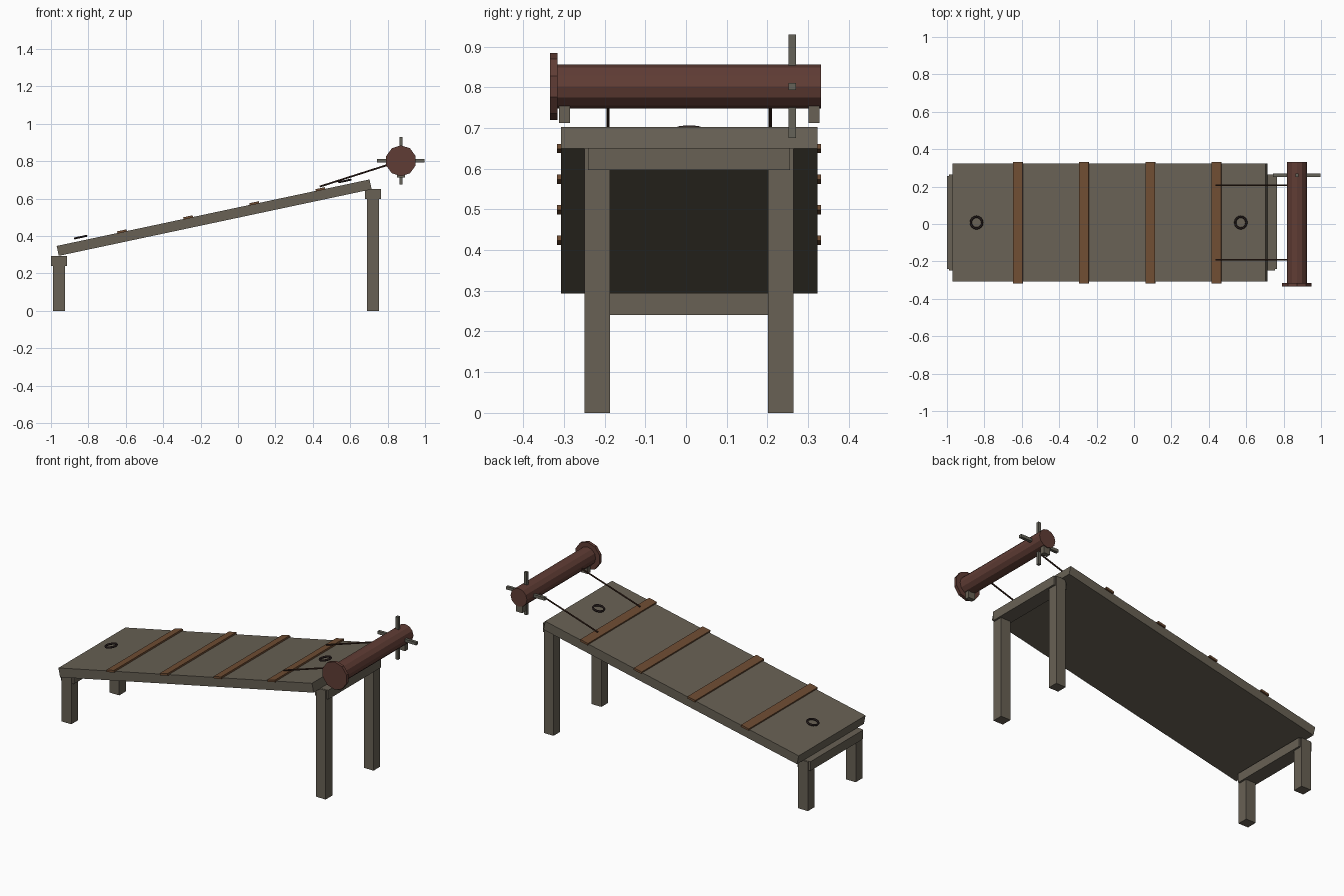
import bpy, math
from mathutils import Vector, Matrix

if "Cube" in bpy.data.objects:
    bpy.data.objects.remove(bpy.data.objects["Cube"])

CY = 0.0075                      # centre line of the bench
TILT = math.radians(-12)         # slope of the board
BOARD = Vector((-0.1275, CY, 0.498))
THICK = 0.054


def material(name, rgb):
    m = bpy.data.materials.new(name)
    m.diffuse_color = (*rgb, 1)
    m.use_nodes = True
    m.node_tree.nodes["Principled BSDF"].inputs["Base Color"].default_value = m.diffuse_color
    return m


WOOD = material("weathered_wood", (0.138, 0.119, 0.089))
STRAP = material("tan_leather", (0.160, 0.074, 0.033))
ROLLER = material("red_brown_wood", (0.117, 0.046, 0.035))
ROPE = material("dark_rope", (0.045, 0.020, 0.013))
IRON = material("dark_iron", (0.032, 0.020, 0.019))
BAR = material("grey_wood", (0.130, 0.122, 0.098))


def finish(name, mat):
    ob = bpy.context.object
    ob.name = name
    ob.data.materials.append(mat)
    return ob


def box(name, loc, size, mat, tilt=0):
    bpy.ops.mesh.primitive_cube_add(size=1, location=loc, rotation=(0, tilt, 0))
    ob = finish(name, mat)
    ob.scale = size
    return ob


def rod(name, a, b, r, sides, mat, spin=0):
    a, b = Vector(a), Vector(b)
    d = b - a
    bpy.ops.mesh.primitive_cylinder_add(vertices=sides, radius=r, depth=d.length)
    ob = finish(name, mat)
    ob.matrix_world = (Matrix.Translation((a + b) / 2)
                       @ d.to_track_quat('Z', 'Y').to_matrix().to_4x4()
                       @ Matrix.Rotation(spin, 4, 'Z'))
    return ob


def on_board(x, lift):
    """Point on the centre line, lifted off the sloping top."""
    z = BOARD.z - (x - BOARD.x) * math.tan(TILT) + THICK / 2 / math.cos(TILT)
    return (x, CY, z + lift)


# Sloping board
box("board", BOARD, (1.71, 0.63, THICK), WOOD, TILT)

# Leg pairs, each with a cross rail
for end, x, top in (("low", -0.957, 0.293), ("high", 0.721, 0.65)):
    for side, s in (("front", -1), ("back", 1)):
        box(f"{end}_{side}_leg", (x, CY + s * 0.2255, top / 2),
            (0.064, 0.062, top), WOOD)
    box(f"{end}_rail", (x, CY, top - 0.026), (0.086, 0.497, 0.054), WOOD)

# Straps across the board
for i, x in enumerate((-0.62, -0.267, 0.087, 0.441)):
    box(f"strap_{i + 1}", on_board(x, 0.003), (0.052, 0.649, 0.0125), STRAP, TILT)

# Rings floating just above the board
for name, x in (("low_ring", -0.842), ("high_ring", 0.571)):
    bpy.ops.mesh.primitive_torus_add(
        location=on_board(x, 0.02), rotation=(0, TILT, 0), major_radius=0.031,
        minor_radius=0.006, major_segments=16, minor_segments=6)
    finish(name, IRON)

# Roller with an end flange
RX, RZ = 0.871, 0.802
rod("roller", (RX, -0.32, RZ), (RX, 0.332, RZ), 0.054, 12, ROLLER)
rod("roller_flange", (RX, -0.334, RZ), (RX, -0.316, RZ), 0.0825, 10, ROLLER)

# Crossed turning handles
box("upright_handle", (RX, 0.261, RZ), (0.0175, 0.0175, 0.254), BAR)
box("level_handle", (RX, 0.261, RZ), (0.254, 0.0175, 0.0175), BAR)

# Bearing blocks under the roller
for name, s in (("front_bearing", -1), ("back_bearing", 1)):
    box(name, (RX, CY + s * 0.3065, 0.735), (0.042, 0.027, 0.046), WOOD)

# Ropes from the last strap to the roller
for name, s in (("front_rope", -1), ("back_rope", 1)):
    y = CY + s * 0.199
    rod(name, (0.437, y, 0.664), (RX - 0.03, y, 0.793), 0.0048, 6, ROPE)
